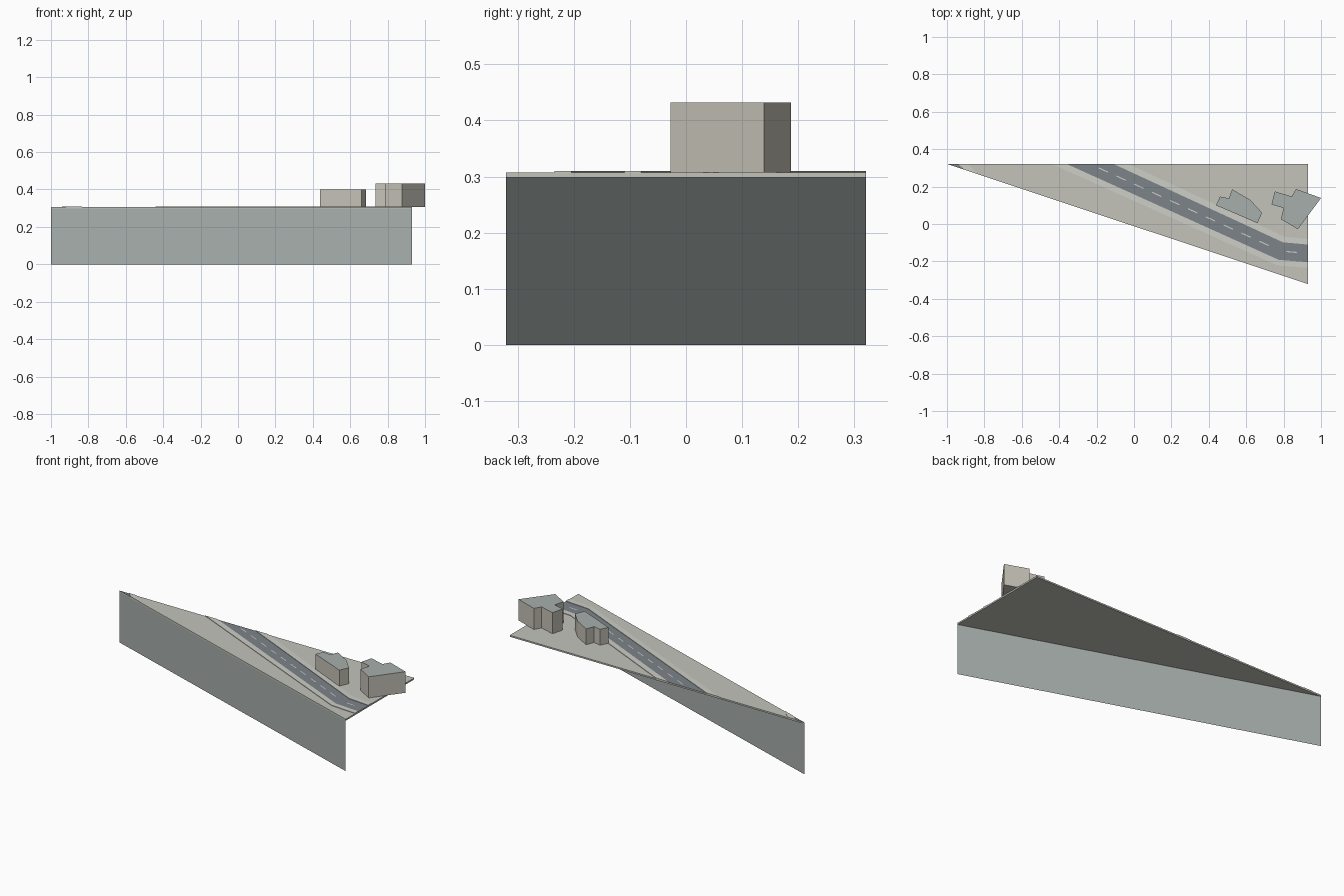
import bpy, bmesh
from mathutils import Vector

if "Cube" in bpy.data.objects:
    bpy.data.objects.remove(bpy.data.objects["Cube"])

GROUND = 0.307


def material(name, rgb):
    m = bpy.data.materials.new(name)
    m.diffuse_color = (*rgb, 1)
    m.use_nodes = True
    m.node_tree.nodes["Principled BSDF"].inputs["Base Color"].default_value = m.diffuse_color
    return m


concrete = material("concrete", (0.55, 0.55, 0.50))
paving = material("paving", (0.62, 0.62, 0.57))
asphalt = material("asphalt", (0.20, 0.23, 0.25))
paint = material("paint", (0.70, 0.70, 0.68))
plaster = material("plaster", (0.57, 0.55, 0.48))
roofing = material("roofing", (0.39, 0.43, 0.41))


def prism(name, outline, z0, z1, side, top=None):
    """Extrude a plan outline from z0 to z1; equal heights give a flat sheet."""
    bm = bmesh.new()
    face = bm.faces.new([bm.verts.new((x, y, z0)) for x, y in outline])
    bm.normal_update()
    if face.normal.z < 0:
        face.normal_flip()
    if z1 > z0:
        res = bmesh.ops.extrude_face_region(bm, geom=[face], use_keep_orig=True)
        moved = [v for v in res["geom"] if isinstance(v, bmesh.types.BMVert)]
        bmesh.ops.translate(bm, vec=(0, 0, z1 - z0), verts=moved)
        bmesh.ops.recalc_face_normals(bm, faces=bm.faces)
        for f in bm.faces:
            f.material_index = int(top is not None and f.normal.z > 0.9)
    return finish(name, bm, [side, top or side])


def finish(name, bm, mats):
    mesh = bpy.data.meshes.new(name)
    bm.to_mesh(mesh)
    bm.free()
    for m in mats:
        mesh.materials.append(m)
    ob = bpy.data.objects.new(name, mesh)
    bpy.context.collection.objects.link(ob)
    return ob


def road_line(d):
    """Line parallel to the road centre at offset d, ending on the plot edges."""
    return [(-0.235 + 2.5 * d, 0.321),
            (0.786 + 0.22 * d, -0.145 + 0.94 * d),
            (0.93, -0.157 + 0.94 * d)]


def strip(d0, d1):
    return road_line(d0) + road_line(d1)[::-1]


# Triangular ground slab
prism("ground_slab", [(-1, 0.321), (0.93, -0.321), (0.93, 0.321)],
      0.298, GROUND, concrete)

# Single retaining wall below the sloping edge
bm = bmesh.new()
bm.faces.new([bm.verts.new(p) for p in (
    (-1, 0.321, 0), (0.93, -0.321, 0), (0.93, -0.321, 0.298), (-1, 0.321, 0.298))])
finish("retaining_wall", bm, [roofing])

# Main road with raised pavements on both sides
prism("road", strip(-0.05, 0.05), GROUND + 0.0004, GROUND + 0.0004, asphalt)
for side, name in ((-1, "front_pavement"), (1, "back_pavement")):
    prism(name, strip(side * 0.05, side * 0.082), GROUND, 0.31, paving)

# Corner of a second road at the narrow tip
prism("tip_road", [(-1, 0.321), (-0.905, 0.2894), (-0.94, 0.321)],
      GROUND + 0.0004, GROUND + 0.0004, asphalt)
prism("tip_pavement", [(-0.94, 0.321), (-0.905, 0.2894), (-0.835, 0.2661), (-0.89, 0.321)],
      GROUND, 0.3095, paving)

# Dashed centre line
a, b, c = (Vector(p) for p in road_line(0))
for i in range(11):
    start, end, s = (a, b, 0.05 + i * 0.105) if i < 10 else (b, c, 0.03)
    along = (end - start).normalized()
    across = Vector((-along.y, along.x)) * 0.003
    p, q = start + along * s, start + along * (s + 0.055)
    prism(f"lane_dash_{i + 1}", [p - across, q - across, q + across, p + across],
          GROUND + 0.0008, GROUND + 0.0008, paint)

# Buildings
prism("small_building",
      [(0.438, 0.10), (0.46, 0.147), (0.507, 0.137), (0.525, 0.185),
       (0.62, 0.13), (0.685, 0.06), (0.66, 0.005)],
      GROUND, 0.401, plaster, roofing)
prism("large_building",
      [(0.735, 0.104), (0.753, 0.174), (0.843, 0.147), (0.866, 0.187),
       (1.0, 0.139), (0.876, -0.028), (0.785, 0.026), (0.80, 0.086)],
      GROUND, 0.432, plaster, roofing)
